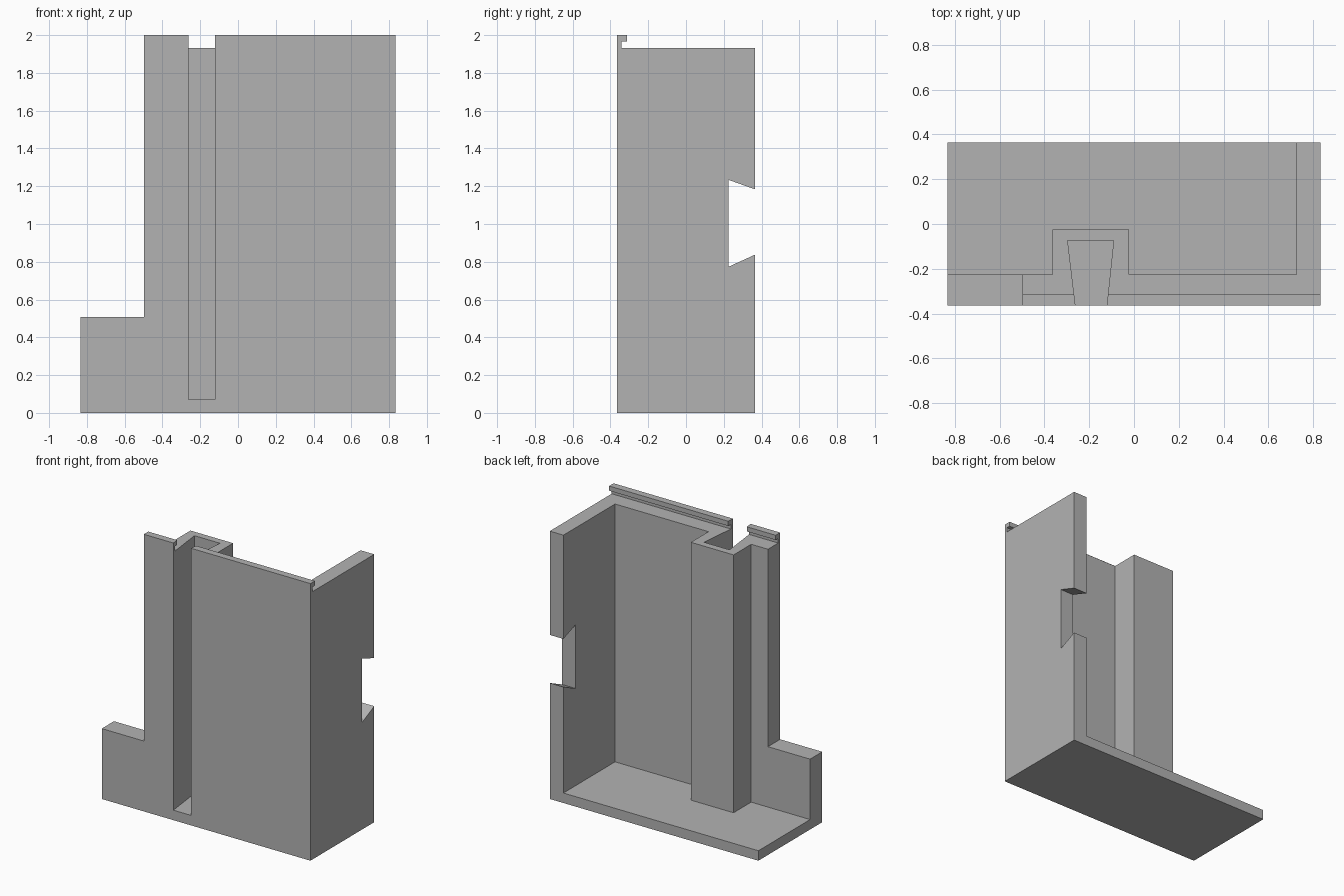
import bpy, bmesh
from mathutils import Vector

cube = bpy.data.objects.get("Cube")
if cube:
    bpy.data.objects.remove(cube, do_unlink=True)

grey = bpy.data.materials.new("plain_grey")
grey.use_nodes = True
colour = (0.45, 0.45, 0.45, 1)
grey.diffuse_color = colour
grey.node_tree.nodes["Principled BSDF"].inputs["Base Color"].default_value = colour


def prism(name, profile, axis, low, high):
    """Extrude a 2D profile along axis; the profile uses the other two axes in order."""
    def place(p):
        c = list(p)
        c.insert(axis, low)
        return c
    bm = bmesh.new()
    face = bm.faces.new([bm.verts.new(place(p)) for p in profile])
    top = bmesh.ops.extrude_face_region(bm, geom=[face])["geom"]
    shift = Vector((0, 0, 0))
    shift[axis] = high - low
    bmesh.ops.translate(bm, vec=shift, verts=[v for v in top if isinstance(v, bmesh.types.BMVert)])
    bmesh.ops.recalc_face_normals(bm, faces=bm.faces)
    mesh = bpy.data.meshes.new(name)
    bm.to_mesh(mesh)
    bm.free()
    mesh.materials.append(grey)
    ob = bpy.data.objects.new(name, mesh)
    bpy.context.collection.objects.link(ob)
    return ob


def rect(a0, a1, b0, b1):
    return [(a0, b0), (a1, b0), (a1, b1), (a0, b1)]


def combine(body, other, operation):
    mod = body.modifiers.new(operation.lower(), "BOOLEAN")
    mod.operation = operation
    mod.solver = "EXACT"
    mod.object = other
    bpy.context.view_layer.objects.active = body
    bpy.ops.object.modifier_apply(modifier=mod.name)
    bpy.data.objects.remove(other, do_unlink=True)


X, Y = 0.833, 0.364          # half width and half depth
FLOOR, TOP = 0.072, 1.933    # floor thickness and wall height
STEP_X, INNER_Y = -0.497, -0.225

# Stepped front wall
body = prism("bracket_body", [(-X, 0), (X, 0), (X, TOP), (STEP_X, TOP),
                              (STEP_X, 0.508), (-X, 0.508)], 1, -Y, INNER_Y)

# Floor plate
combine(body, prism("floor", rect(-X, X, -Y, Y), 2, 0, FLOOR), "UNION")

# Side wall with a dovetail notch in its rear edge
side = [(-Y, 0), (Y, 0), (Y, 0.837), (0.224, 0.773), (0.224, 1.234),
        (Y, 1.184), (Y, TOP), (-Y, TOP)]
combine(body, prism("side_wall", side, 0, 0.724, X), "UNION")

# Housing behind the slot
combine(body, prism("slot_housing", rect(-0.363, -0.022, -0.3, -0.024), 2, 0, TOP), "UNION")

# Hooked lip along the top of the front wall
lip = [(-Y, 1.9), (-0.342, 1.9), (-0.342, 1.966), (-0.313, 1.966), (-0.313, 2), (-Y, 2)]
combine(body, prism("top_lip", lip, 0, STEP_X, X), "UNION")

# Dovetail slot, open at the front and top
slot = [(-0.257, -0.4), (-0.296, -0.074), (-0.091, -0.074), (-0.125, -0.4)]
combine(body, prism("slot_cutter", slot, 2, FLOOR, 2.1), "DIFFERENCE")

# Merge coplanar faces left by the joins
bm = bmesh.new()
bm.from_mesh(body.data)
bmesh.ops.remove_doubles(bm, verts=bm.verts, dist=0.0001)
bmesh.ops.dissolve_limit(bm, angle_limit=0.01, verts=bm.verts, edges=bm.edges)
bm.to_mesh(body.data)
bm.free()
